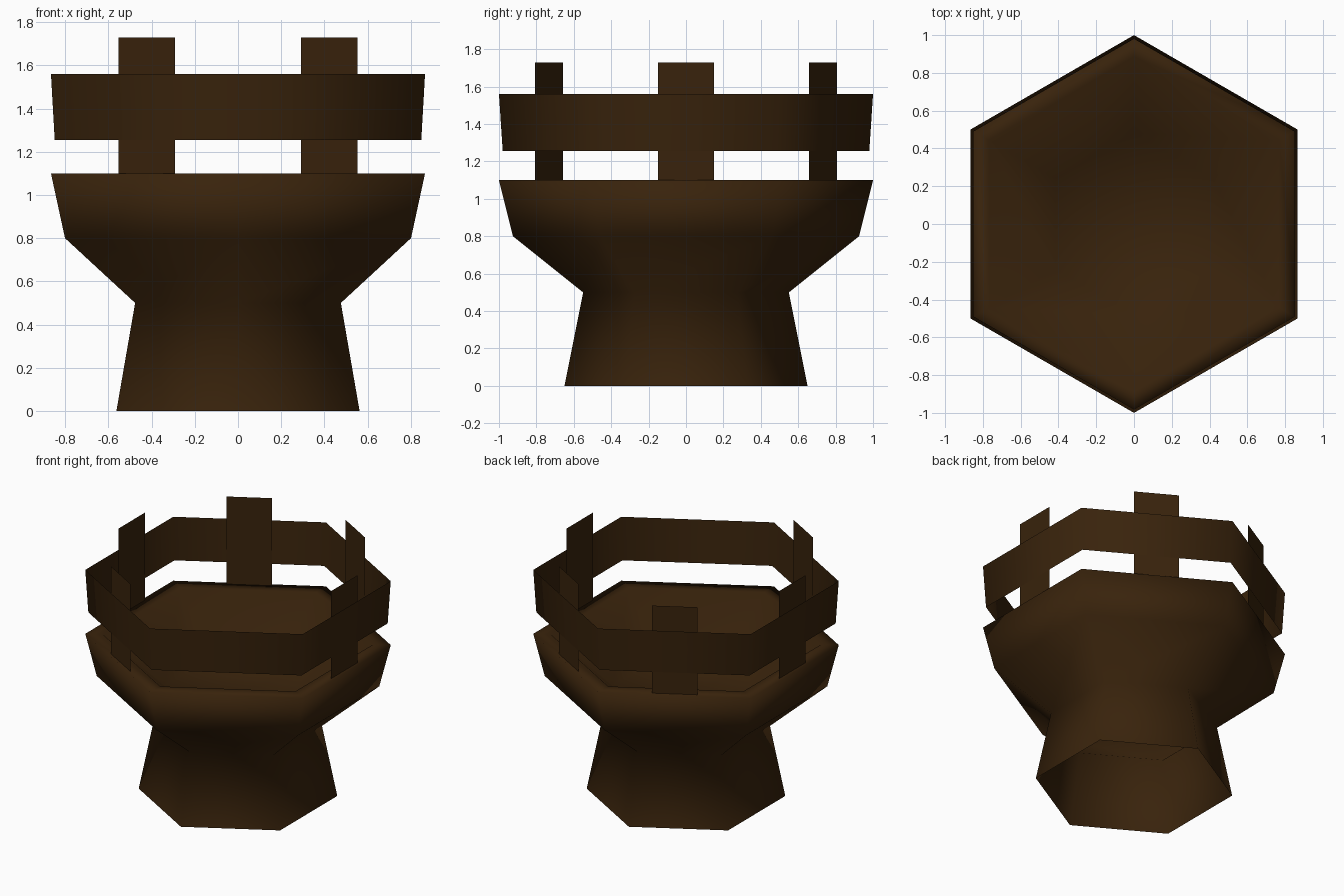
import bpy, bmesh, math
from mathutils import Vector

if "Cube" in bpy.data.objects:
    bpy.data.objects.remove(bpy.data.objects["Cube"])

SIDES = 6

wood = bpy.data.materials.new("dark brown wood")
wood.diffuse_color = (0.040, 0.0165, 0.0035, 1)
wood.use_nodes = True
wood.node_tree.nodes["Principled BSDF"].inputs["Base Color"].default_value = wood.diffuse_color


def finish(name, bm, smooth):
    mesh = bpy.data.meshes.new(name)
    bm.to_mesh(mesh)
    bm.free()
    for p in mesh.polygons:
        p.use_smooth = smooth
    mesh.materials.append(wood)
    obj = bpy.data.objects.new(name, mesh)
    bpy.context.collection.objects.link(obj)
    return obj


def hex_shell(name, profile, cap_end=False):
    """Skin a (radius, height) profile around six corners, one corner at +y."""
    bm = bmesh.new()
    rings = []
    for r, z in profile:
        ring = []
        for i in range(SIDES):
            a = math.radians(90 + 60 * i)
            ring.append(bm.verts.new((r * math.cos(a), r * math.sin(a), z)))
        rings.append(ring)
    for low, high in zip(rings, rings[1:]):
        for i in range(SIDES):
            j = (i + 1) % SIDES
            bm.faces.new((low[i], low[j], high[j], high[i]))
    if cap_end:
        bm.faces.new(rings[-1])
    return finish(name, bm, True)


# Flared bucket: open hollow foot, waist, rim and sunken bowl
hex_shell("bucket", [(0.65, 0), (0.55, 0.5), (0.925, 0.8), (1.0, 1.1),
                     (0.885, 1.1), (0.48, 0.75)], cap_end=True)

# Rail band around the top
hex_shell("rail_band", [(0.98, 1.255), (1.0, 1.56)])


# Flat posts in the middle of five sides; the front right side is the entrance
def post(angle):
    a = math.radians(angle)
    out = Vector((math.cos(a), math.sin(a), 0))
    side = Vector((-math.sin(a), math.cos(a), 0))
    bm = bmesh.new()
    corners = [(-0.15, 1.1), (0.15, 1.1), (0.15, 1.73), (-0.15, 1.73)]
    bm.faces.new([bm.verts.new(out * 0.845 + side * s + Vector((0, 0, z)))
                  for s, z in corners])
    finish(f"post_{angle}", bm, False)


for angle in (0, 60, 120, 180, 240):
    post(angle)
